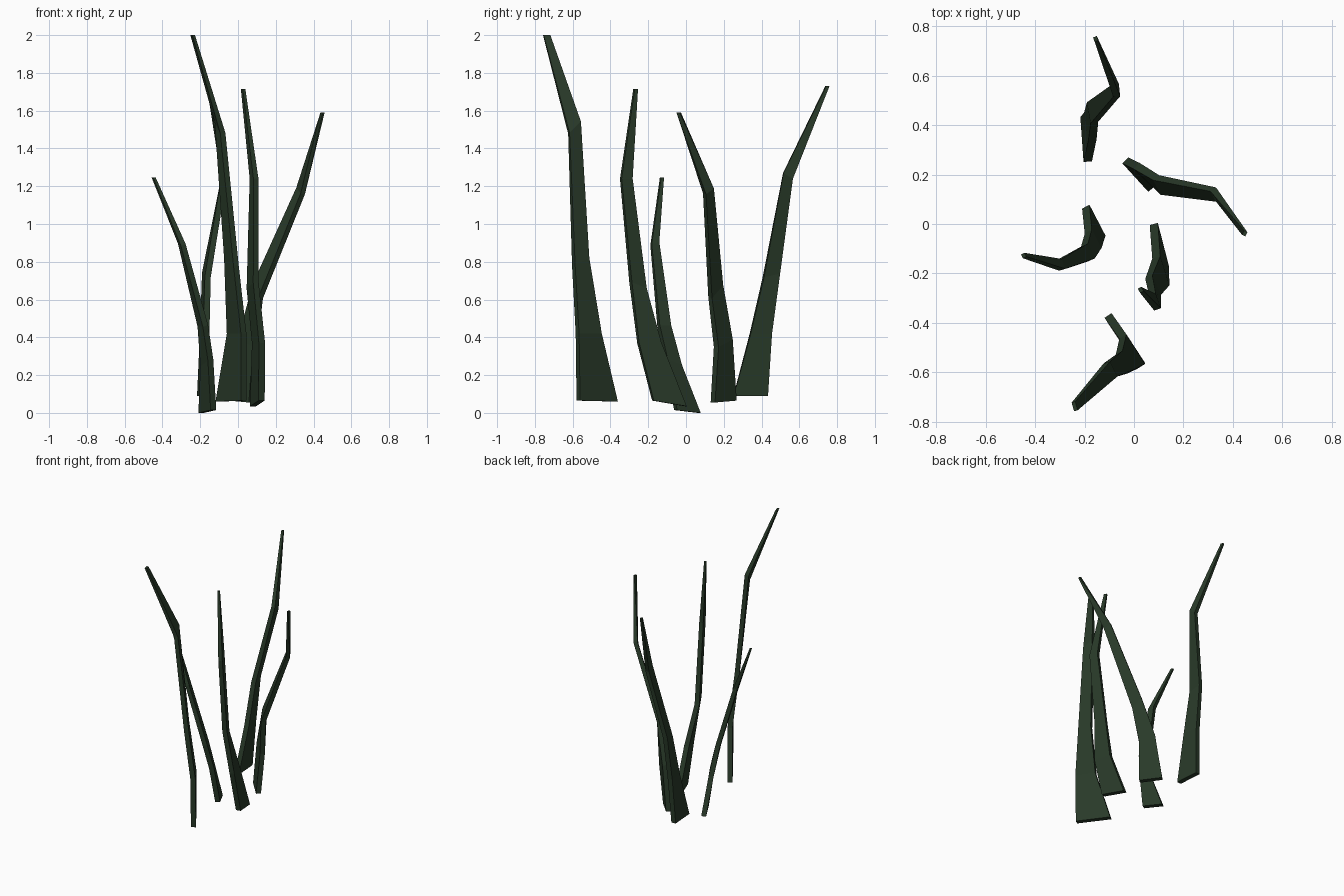
import bpy
from mathutils import Vector

mat = bpy.data.materials.new("dark_green")
mat.diffuse_color = (0.022, 0.042, 0.022, 1)

THICK = (0.034, 0.034, 0.032, 0.028, 0.016)


def blade(name, rings):
    """Loft a thin four-sided blade; each ring is edge P(x,y,z) and edge Q(x,y,z)."""
    edges = [(Vector(r[:3]), Vector(r[3:])) for r in rings]
    mids = [(p + q) / 2 for p, q in edges]
    n = len(edges)
    verts = []
    for i, (p, q) in enumerate(edges):
        tangent = mids[min(i + 1, n - 1)] - mids[max(i - 1, 0)]
        off = (q - p).cross(tangent).normalized() * THICK[i] / 2
        if i in (0, n - 1):
            off.z = 0
        verts += [p + off, q + off, q - off, p - off]
    faces = [(3, 2, 1, 0), tuple(range(4 * n - 4, 4 * n))]
    for i in range(n - 1):
        a = 4 * i
        for k in range(4):
            j = (k + 1) % 4
            faces.append((a + k, a + j, a + 4 + j, a + 4 + k))
    me = bpy.data.meshes.new(name)
    me.from_pydata(verts, [], faces)
    # consistent outward normals
    import bmesh
    bm = bmesh.new()
    bm.from_mesh(me)
    bmesh.ops.recalc_face_normals(bm, faces=bm.faces)
    bm.to_mesh(me)
    bm.free()
    me.materials.append(mat)
    ob = bpy.data.objects.new(name, me)
    bpy.context.collection.objects.link(ob)
    return ob


# tall front blade
blade("blade_front", [
    (-.105, -.37, .06, .03, -.57, .065),
    (-.045, -.455, .42, .03, -.575, .42),
    (-.06, -.52, .82, -.01, -.595, .78),
    (-.11, -.56, 1.54, -.08, -.62, 1.48),
    (-.245, -.72, 2.0, -.235, -.755, 2.0)])

# short left blade
blade("blade_left", [
    (-.195, .07, 0, -.13, -.055, .015),
    (-.185, -.03, .25, -.145, -.105, .28),
    (-.2, -.085, .46, -.172, -.145, .46),
    (-.305, -.145, .9, -.29, -.185, .89),
    (-.45, -.12, 1.245, -.442, -.135, 1.245)])

# middle blade
blade("blade_middle", [
    (.08, .0, .035, .125, -.175, .065),
    (.09, -.135, .37, .127, -.253, .37),
    (.06, -.215, .66, .095, -.293, .69),
    (.075, -.287, 1.24, .095, -.345, 1.24),
    (.022, -.258, 1.715, .032, -.275, 1.715)])

# right leaning blade
blade("blade_right", [
    (-.035, .257, .065, .07, .142, .055),
    (.01, .235, .39, .09, .16, .35),
    (.09, .187, .68, .12, .128, .61),
    (.32, .14, 1.19, .343, .098, 1.16),
    (.452, -.03, 1.59, .443, -.047, 1.59)])

# back blade
blade("blade_back", [
    (-.187, .252, .09, -.2, .433, .09),
    (-.168, .34, .42, -.185, .453, .42),
    (-.16, .41, .72, -.175, .495, .74),
    (-.07, .515, 1.27, -.075, .565, 1.24),
    (-.152, .74, 1.73, -.158, .757, 1.73)])
